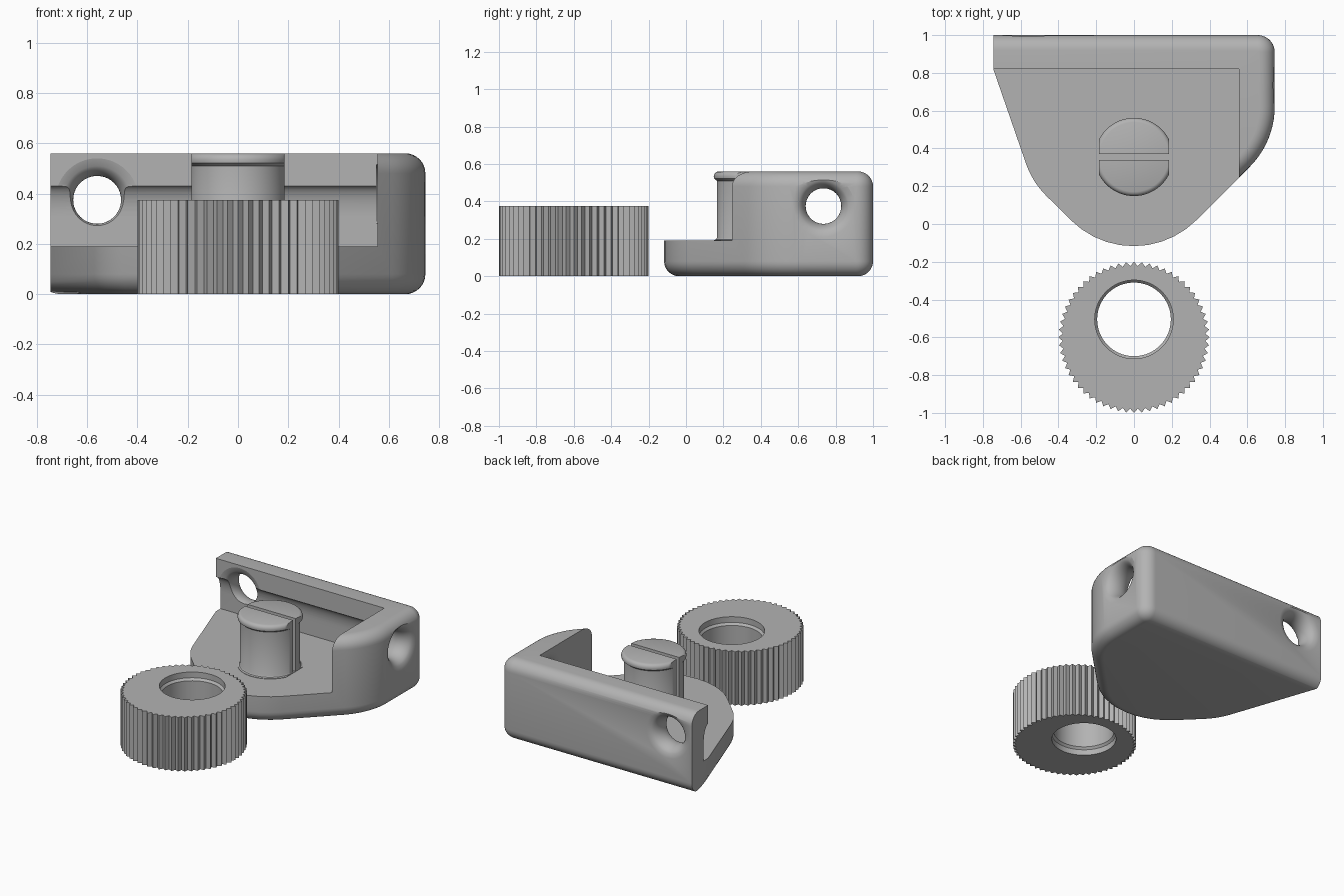
import bpy, bmesh, math
from mathutils import Vector, Matrix

cube = bpy.data.objects.get("Cube")
if cube:
    bpy.data.objects.remove(cube, do_unlink=True)

grey = bpy.data.materials.new("plain_grey")
grey.use_nodes = True
colour = (0.45, 0.45, 0.45, 1)
grey.diffuse_color = colour
grey.node_tree.nodes["Principled BSDF"].inputs["Base Color"].default_value = colour


def finish(bm, name):
    bmesh.ops.recalc_face_normals(bm, faces=bm.faces[:])
    mesh = bpy.data.meshes.new(name)
    bm.to_mesh(mesh)
    bm.free()
    mesh.materials.append(grey)
    ob = bpy.data.objects.new(name, mesh)
    bpy.context.collection.objects.link(ob)
    return ob


def prism(points, depth):
    """Closed prism from 3D outline points, pushed along the depth vector."""
    bm = bmesh.new()
    face = bm.faces.new([bm.verts.new(p) for p in points])
    new = bmesh.ops.extrude_face_region(bm, geom=[face])["geom"]
    moved = [v for v in new if isinstance(v, bmesh.types.BMVert)]
    bmesh.ops.translate(bm, verts=moved, vec=depth)
    return bm


def box(name, lo, hi):
    (x0, y0, z0), (x1, y1, z1) = lo, hi
    pts = [(x0, y0, z0), (x1, y0, z0), (x1, y1, z0), (x0, y1, z0)]
    return finish(prism(pts, (0, 0, z1 - z0)), name)


def lathe(name, profile, matrix, n=64):
    """Solid of revolution about local z from (radius, height) pairs."""
    bm = bmesh.new()
    rings = []
    for r, z in profile:
        rings.append([bm.verts.new((r * math.cos(i * math.tau / n),
                                    r * math.sin(i * math.tau / n), z)) for i in range(n)])
    for a, b in zip(rings, rings[1:]):
        for i in range(n):
            j = (i + 1) % n
            bm.faces.new((a[i], a[j], b[j], b[i]))
    bm.faces.new(rings[0])
    bm.faces.new(rings[-1])
    bm.transform(matrix)
    return finish(bm, name)


def combine(ob, other, operation="DIFFERENCE"):
    mod = ob.modifiers.new("cut", "BOOLEAN")
    mod.operation, mod.solver, mod.object = operation, "EXACT", other
    bpy.context.view_layer.objects.active = ob
    bpy.ops.object.modifier_apply(modifier=mod.name)
    bpy.data.objects.remove(other, do_unlink=True)


def rounded_outline(corners, steps=10):
    """Polygon whose corners (x, y, radius) are replaced by arcs."""
    out = []
    for i, (x, y, r) in enumerate(corners):
        p = Vector((x, y))
        if r == 0:
            out.append((x, y, 0))
            continue
        a = (Vector(corners[i - 1][:2]) - p).normalized()
        b = (Vector(corners[(i + 1) % len(corners)][:2]) - p).normalized()
        half = a.angle(b) / 2
        centre = p + (a + b).normalized() * r / math.sin(half)
        start = p + a * r / math.tan(half) - centre
        end = p + b * r / math.tan(half) - centre
        total = start.angle(end)
        for k in range(steps + 1):
            t = k / steps
            v = (start * math.sin((1 - t) * total) + end * math.sin(t * total)) / math.sin(total)
            out.append((*(centre + v), 0))
    return out


# Bracket body: rounded plan with softened bottom and outer top edges
TOP, FLOOR, LEFT_END, ARM = 0.56, 0.19, -0.745, 0.555
plan = rounded_outline([(-0.807, 1.0, 0), (-0.538, 0.222, 0.45), (0, -0.31, 0.47),
                        (0.745, 0.435, 0.45), (0.745, 1.0, 0.09)])
bm = prism(plan, (0, 0, TOP))
edges = []
for e in bm.edges:
    a, b = (v.co for v in e.verts)
    mid = (a + b) / 2
    if abs(a.z - b.z) > 0.01:
        continue
    if mid.z < 0.01 or not (mid.x < -0.3 and mid.y < 0.99):
        edges.append(e)
bmesh.ops.bevel(bm, geom=edges, offset=0.08, segments=8, profile=0.5,
                affect="EDGES", clamp_overlap=False)
bracket = finish(bm, "bracket")

# Square left end
combine(bracket, box("end_cutter", (-1.2, -0.5, -0.5), (LEFT_END, 1.5, 1)))

# Open recess with a concave undercut along the back wall
section = [(-0.5, FLOOR), (0.87, FLOOR)]
for k in range(11):
    a = math.radians(9 * k)
    section.append((0.82 + 0.05 * math.cos(a), 0.31 + 0.12 * math.sin(a)))
section += [(0.82, 0.7), (-0.5, 0.7)]
recess = finish(prism([(-1, y, z) for y, z in section], (1 + ARM, 0, 0)), "recess_cutter")
combine(bracket, recess)

# Flared screw holes through the back wall and the side arm
def flare(half, inner, outer):
    steps = [-half + 2 * half * k / 20 for k in range(21)]
    curve = [(0.095 + 0.07 * (1 - math.sqrt(max(0, 1 - (s / half) ** 2))), s) for s in steps]
    return [(0.165, -inner)] + curve + [(0.165, outer)]

back_axis = Matrix.Translation((-0.56, 0.91, 0.375)) @ Matrix.Rotation(-math.pi / 2, 4, "X")
side_axis = Matrix.Translation((0.65, 0.735, 0.375)) @ Matrix.Rotation(math.pi / 2, 4, "Y")
combine(bracket, lathe("back_hole_cutter", flare(0.09, 0.2, 0.2), back_axis))
combine(bracket, lathe("side_hole_cutter", flare(0.095, 0.1, 0.2), side_axis))

# Split pin with a lipped head and flattened sides
PIN_Y = 0.355
pin = lathe("split_pin", [(0.19, 0.15), (0.205, 0.18), (0.205, 0.193), (0.195, 0.197), (0.19, 0.205),
                          (0.19, 0.51), (0.205, 0.522), (0.207, 0.535), (0.203, 0.548),
                          (0.195, 0.556), (0.184, TOP)], Matrix.Translation((0, PIN_Y, 0)))
combine(pin, box("flat_sides", (-0.185, 0, 0), (0.185, 0.8, 0.8)), "INTERSECT")
combine(pin, box("slot_cutter", (-0.4, PIN_Y - 0.015, FLOOR + 0.002), (0.4, PIN_Y + 0.015, 0.8)))

# Knurled eccentric wheel with a lipped bore
TEETH, HEIGHT = 60, 0.375
rim = []
for i in range(TEETH * 2):
    a = i * math.pi / TEETH - math.pi / 2
    r = 0.4 if i % 2 == 0 else 0.378
    rim.append((r * math.cos(a), r * math.sin(a) - 0.6, 0))
wheel = finish(prism(rim, (0, 0, HEIGHT)), "knurled_wheel")
bore = [(0.208, -0.1), (0.208, 0.04), (0.195, 0.055),
        (0.195, 0.32), (0.208, 0.335), (0.208, 0.5)]
combine(wheel, lathe("bore_cutter", bore, Matrix.Translation((0, -0.505, 0))))

# Smooth shading with crisp edges
for ob in (bracket, pin, wheel):
    bpy.ops.object.select_all(action="DESELECT")
    ob.select_set(True)
    bpy.context.view_layer.objects.active = ob
    bpy.ops.object.shade_smooth_by_angle(angle=math.radians(32))
